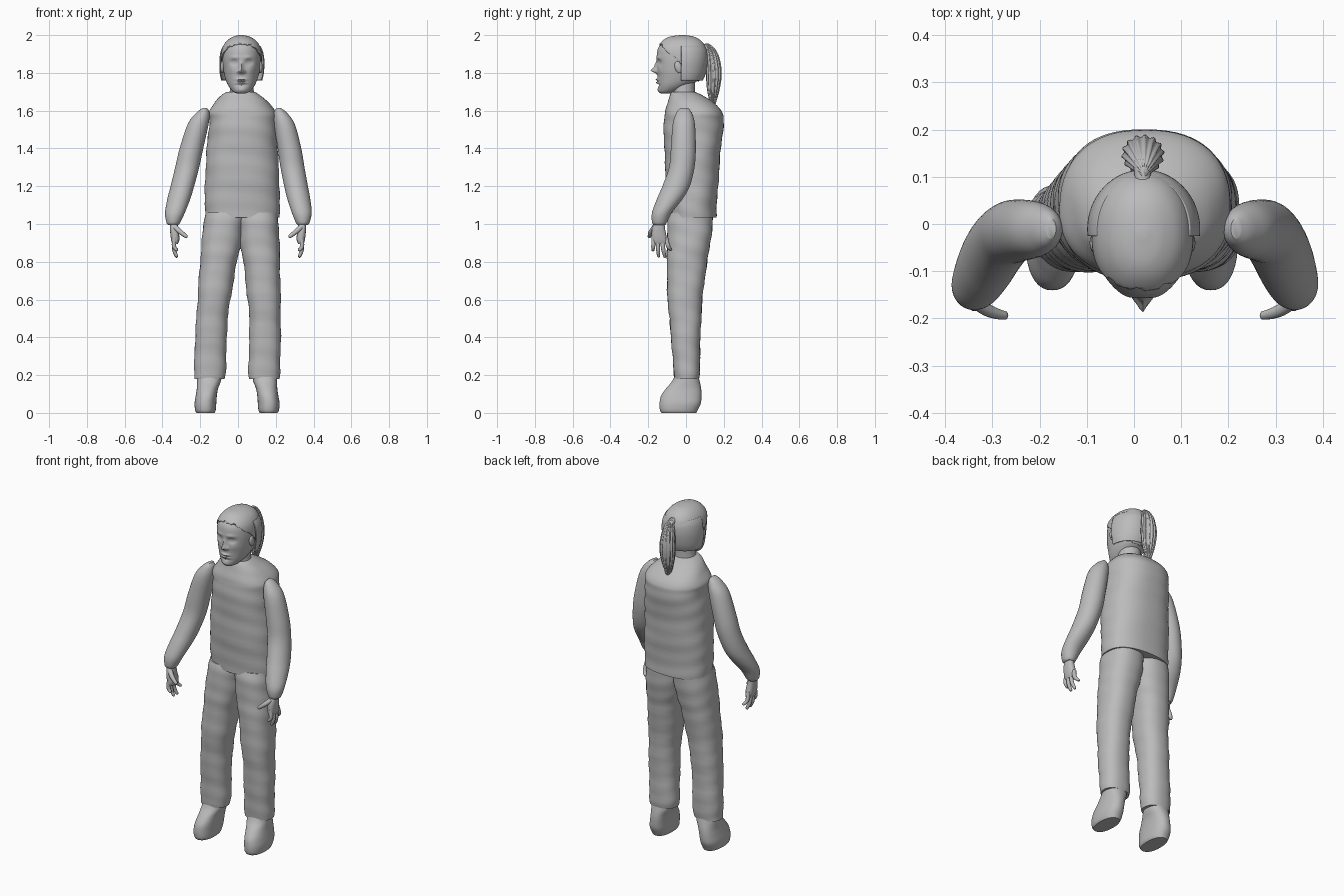
import bpy, bmesh, math
from mathutils import Vector

cube = bpy.data.objects.get("Cube")
if cube:
    bpy.data.objects.remove(cube, do_unlink=True)

GREY = bpy.data.materials.new("plain grey")
GREY.use_nodes = True
GREY.diffuse_color = (0.5, 0.5, 0.5, 1)
GREY.node_tree.nodes["Principled BSDF"].inputs["Base Color"].default_value = (0.5, 0.5, 0.5, 1)


def finish(name, bm, angle=50):
    """Turn a bmesh into a smooth-shaded grey object."""
    bmesh.ops.recalc_face_normals(bm, faces=bm.faces)
    mesh = bpy.data.meshes.new(name)
    bm.to_mesh(mesh)
    bm.free()
    obj = bpy.data.objects.new(name, mesh)
    bpy.context.collection.objects.link(obj)
    mesh.materials.append(GREY)
    bpy.ops.object.select_all(action='DESELECT')
    obj.select_set(True)
    bpy.context.view_layer.objects.active = obj
    bpy.ops.object.shade_smooth_by_angle(angle=math.radians(angle))
    return obj


def blend(rows, steps):
    """Catmull-Rom interpolation between rows of numbers."""
    out = []
    last = len(rows) - 1
    for i in range(last):
        a, b, c, d = (rows[min(max(i + k, 0), last)] for k in (-1, 0, 1, 2))
        for s in range(steps):
            t = s / steps
            out.append([q + t / 2 * (r - p + t * (2*p - 5*q + 4*r - w + t * (3*(q - r) + w - p)))
                        for p, q, r, w in zip(a, b, c, d)])
    return out + [list(rows[last])]


def loft(rows, n=40, steps=5, power=2.0, ridges=0, depth=0.0):
    """Skin horizontal rounded rings given as (z, x min, x max, y min, y max)."""
    bm = bmesh.new()
    rings = []
    for z, x0, x1, y0, y1 in blend(rows, steps):
        ring = []
        for k in range(n):
            a = math.tau * k / n
            c, s = math.cos(a), math.sin(a)
            r = 1 + depth * math.sin(ridges * a)
            px = math.copysign(abs(c) ** (2 / power), c) * r
            py = math.copysign(abs(s) ** (2 / power), s) * r
            ring.append(bm.verts.new(((x0 + x1) / 2 + (x1 - x0) / 2 * px,
                                      (y0 + y1) / 2 + (y1 - y0) / 2 * py, z)))
        rings.append(ring)
    for lo, hi in zip(rings, rings[1:]):
        for k in range(n):
            bm.faces.new((lo[k], lo[(k + 1) % n], hi[(k + 1) % n], hi[k]))
    bm.faces.new(rings[0])
    bm.faces.new(rings[-1])
    return bm


def tube(name, points, radii):
    """Tapered rounded tube through a few points."""
    curve = bpy.data.curves.new(name, 'CURVE')
    curve.dimensions = '3D'
    curve.bevel_depth = 1
    curve.bevel_resolution = 3
    curve.resolution_u = 5
    curve.use_fill_caps = True
    sp = curve.splines.new('BEZIER')
    sp.bezier_points.add(len(points) - 1)
    for bp, p, r in zip(sp.bezier_points, points, radii):
        bp.co, bp.radius = p, r
        bp.handle_left_type = bp.handle_right_type = 'AUTO'
    obj = bpy.data.objects.new(name, curve)
    bpy.context.collection.objects.link(obj)
    curve.materials.append(GREY)
    return obj


def side_rows(rows, side, shift):
    """Rows for the left side, or mirrored with a height-dependent shift."""
    if side > 0:
        return rows
    return [(z, shift(z) - x1, shift(z) - x0, y0, y1) for z, x0, x1, y0, y1 in rows]


def wrinkle(bm, amount, centre):
    """Soft cloth folds pushed outwards from a vertical axis."""
    for v in bm.verts:
        out = Vector((v.co.x - centre, v.co.y, 0)).normalized()
        wave = math.sin(v.co.z * 47 + 5 * v.co.x) * math.sin(v.co.z * 19 + 21 * v.co.y)
        v.co += out * amount * wave


# Shirt body
torso = loft([(1.035, -.175, .22, -.09, .16), (1.2, -.175, .22, -.105, .17),
              (1.4, -.165, .21, -.115, .185), (1.54, -.152, .202, -.118, .2),
              (1.59, -.155, .2, -.112, .193), (1.64, -.125, .165, -.1, .15),
              (1.68, -.09, .12, -.085, .09), (1.7, -.06, .09, -.075, .05)],
             n=64, steps=8, power=2.4)
wrinkle(torso, .003, .02)
finish("shirt_body", torso)

# Sleeves, trouser legs, shoes and hands
ARM = [(1.615, .205, .225, -.03, .01), (1.59, .19, .258, -.05, .03), (1.53, .19, .3, -.07, .047),
       (1.4, .21, .335, -.08, .052), (1.3, .225, .352, -.09, .045), (1.2, .245, .37, -.125, .02),
       (1.13, .262, .383, -.155, -.02), (1.06, .285, .39, -.18, -.075),
       (1.01, .305, .38, -.18, -.1), (.995, .315, .37, -.17, -.11)]
LEG = [(1.06, -.005, .21, -.085, .14), (1.0, -.002, .215, -.098, .14), (.9, .008, .22, -.1, .13),
       (.8, .028, .222, -.1, .112), (.65, .045, .225, -.1, .092), (.5, .06, .226, -.088, .08),
       (.35, .058, .226, -.075, .075), (.22, .055, .222, -.066, .072), (.18, .058, .22, -.06, .07)]
SHOE = [(.22, .075, .205, -.05, .06), (.17, .08, .207, -.072, .072), (.13, .095, .208, -.105, .08),
        (.09, .102, .214, -.132, .082), (.05, .105, .22, -.14, .078), (.015, .108, .217, -.138, .062),
        (0, .115, .21, -.13, .055)]
PALM = [(1.02, .322, .362, -.165, -.115), (.97, .315, .36, -.18, -.11),
        (.92, .31, .355, -.182, -.1), (.895, .318, .348, -.178, -.098)]
FINGERS = {"index": (-.172, -.175, .86), "middle": (-.15, -.145, .828),
           "ring": (-.128, -.112, .826), "little": (-.107, -.08, .862)}

for side, label in ((1, "left"), (-1, "right")):
    arm = loft(side_rows(ARM, side, lambda z: .065 * (z - 1)))
    finish(label + "_sleeve", arm)
    leg = loft(side_rows(LEG, side, lambda z: .055 * (z - .4)), power=2.3)
    wrinkle(leg, .003, .14 * side)
    finish(label + "_trouser_leg", leg)
    finish(label + "_shoe", loft(side_rows(SHOE, side, lambda z: -.01), power=2.3))
    finish(label + "_palm", loft(side_rows(PALM, side, lambda z: 0), n=24, power=2.5))
    for finger, (y0, y1, z1) in FINGERS.items():
        tube(f"{label}_{finger}_finger",
             [(.334 * side, y0, .93), (.338 * side, (y0 + y1) / 2, (.9 + z1) / 2),
              (.324 * side, y1, z1), (.322 * side, y1, z1 - .004)], (.012, .011, .008, .003))
    tube(label + "_thumb", [(.336 * side, -.165, .985), (.305 * side, -.185, .958),
                            (.272 * side, -.194, .932), (.268 * side, -.194, .929)],
         (.015, .013, .009, .003))

# Neck
finish("neck", loft([(1.64, -.06, .1, -.075, .055), (1.7, -.044, .084, -.075, .047),
                     (1.78, -.04, .08, -.09, .05)]))

# Head, with the face shaped by soft bumps and hollows
MID = .018
HEAD = [(1.69, 0, .036, -.13, -.08), (1.7, -.025, .06, -.142, -.05), (1.73, -.05, .086, -.147, .015),
        (1.77, -.068, .104, -.15, .075), (1.82, -.078, .116, -.152, .1), (1.88, -.084, .12, -.155, .108),
        (1.93, -.077, .114, -.148, .1), (1.965, -.055, .093, -.122, .077),
        (1.986, -.024, .06, -.085, .04), (1.994, .008, .028, -.03, -.01)]
# side offset, height, half width, half height, push along y
FACE = [(0, 1.812, .013, .013, -.03), (0, 1.835, .009, .022, -.014), (.016, 1.806, .009, .008, -.01),
        (.04, 1.855, .019, .013, .014), (.04, 1.855, .011, .006, -.007), (.035, 1.882, .024, .008, -.005),
        (.05, 1.815, .02, .02, -.004), (0, 1.765, .024, .006, -.012), (0, 1.749, .02, .006, -.011),
        (0, 1.757, .026, .003, .005), (0, 1.735, .03, .006, .005), (0, 1.71, .022, .012, -.006)]


def make_head():
    bm = loft(HEAD, n=112, steps=9, power=2.15)
    for v in bm.verts:
        if v.co.y < -.06:
            push = 0
            for off, z, w, h, amount in FACE:
                for s in ((1, -1) if off else (1,)):
                    d = ((v.co.x - MID - s * off) / w) ** 2 + ((v.co.z - z) / h) ** 2
                    push += amount * math.exp(-d)
            v.co.y += push
    return bm


finish("head", make_head())

# Ears
for x, label in ((.119, "left"), (-.083, "right")):
    bm = bmesh.new()
    bmesh.ops.create_uvsphere(bm, u_segments=20, v_segments=12, radius=1)
    for v in bm.verts:
        v.co = Vector((x + .011 * v.co.x, -.04 + .02 * v.co.y - .2 * .03 * v.co.z, 1.83 + .032 * v.co.z))
    finish(label + "_ear", bm)


def trim(bm, point, normal):
    """Keep only the side of a plane that the normal points to."""
    bmesh.ops.bisect_plane(bm, geom=bm.verts[:] + bm.edges[:] + bm.faces[:],
                           plane_co=point, plane_no=normal, clear_inner=True)


def thicken(obj, thickness):
    mod = obj.modifiers.new("thickness", 'SOLIDIFY')
    mod.thickness = thickness
    mod.offset = 1


# Hair on the crown, with an uneven hairline
cap = make_head()
trim(cap, (0, -.03, 1.85), (0, .69, .72))
for v in cap.verts:
    if v.is_boundary:
        v.co.z += .006 * math.sin(v.co.x * 170) * math.sin(v.co.x * 61 + 1)
thicken(finish("crown_hair", cap), .006)

# Hair wrapped round the sides and back
wrap = loft([(1.762, -.084, .124, -.12, .085), (1.8, -.092, .132, -.13, .1),
             (1.86, -.094, .135, -.13, .11), (1.91, -.088, .128, -.13, .108),
             (1.94, -.075, .114, -.12, .096)], n=64)
bmesh.ops.delete(wrap, geom=[f for f in wrap.faces if len(f.verts) > 4], context='FACES_ONLY')
trim(wrap, (0, -.025, 0), (0, 1, 0))
thicken(finish("back_hair", wrap), .005)

# Ponytail with strand ridges, and its gathered root
tail = loft([(1.605, .014, .022, .138, .146), (1.65, 0, .034, .125, .16), (1.72, -.017, .054, .112, .178),
             (1.8, -.024, .062, .108, .187), (1.88, -.016, .054, .106, .175),
             (1.93, -.002, .042, .103, .15), (1.955, .014, .028, .1, .12)],
            n=84, steps=6, ridges=14, depth=.07)
finish("ponytail", tail, 80)
tube("ponytail_root", [(MID, .07, 1.93), (MID, .1, 1.937), (MID, .13, 1.925)], (.026, .017, .02))
